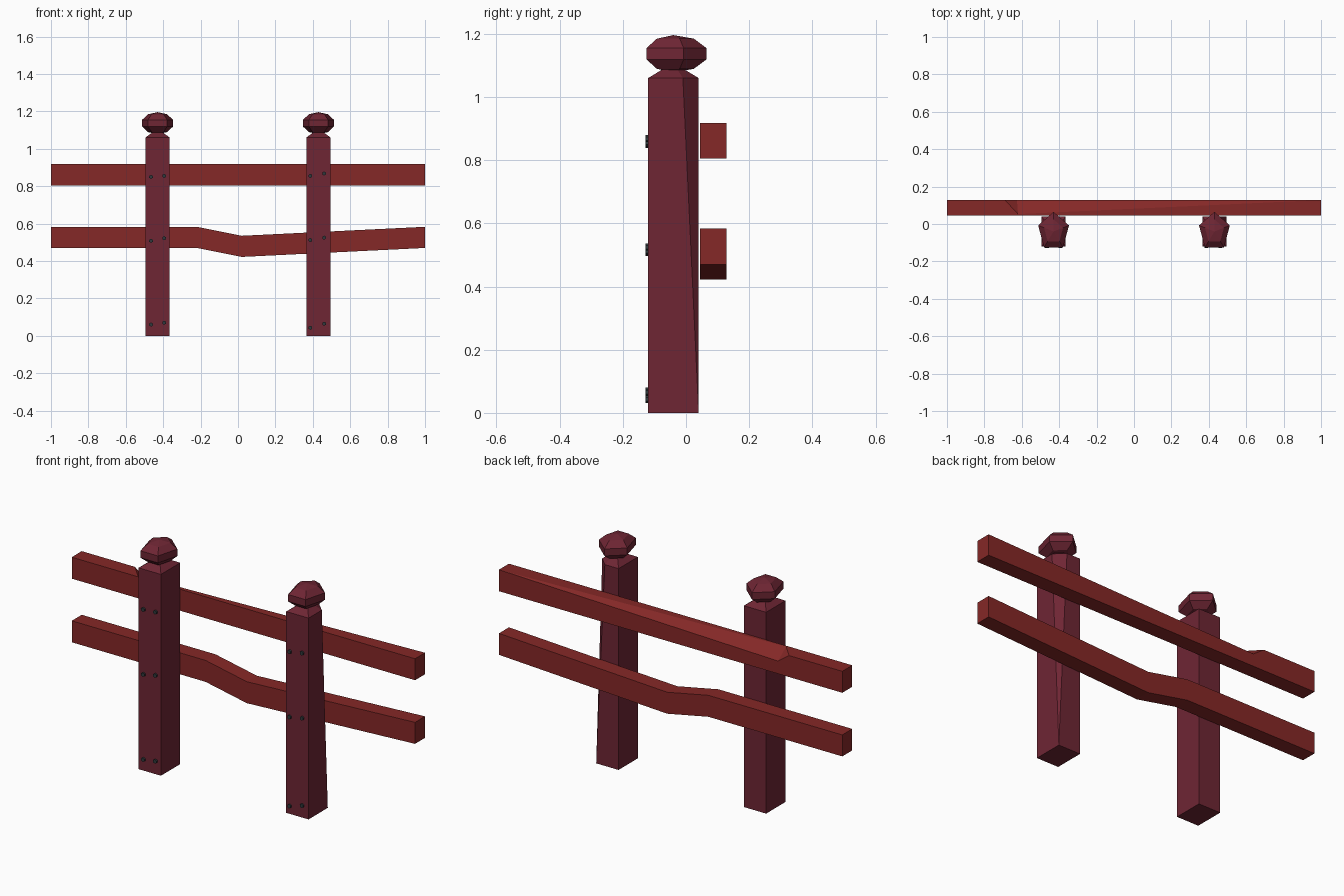
import bpy, bmesh, math
from mathutils import Matrix, Vector

if "Cube" in bpy.data.objects:
    bpy.data.objects.remove(bpy.data.objects["Cube"], do_unlink=True)


def material(name, rgb):
    mat = bpy.data.materials.new(name)
    mat.use_nodes = True
    mat.diffuse_color = (*rgb, 1)
    mat.node_tree.nodes["Principled BSDF"].inputs["Base Color"].default_value = (*rgb, 1)
    return mat


POST_WOOD = material("dark maroon wood", (0.158, 0.019, 0.034))
RAIL_WOOD = material("red brown wood", (0.235, 0.021, 0.02))
IRON = material("dark iron", (0.03, 0.04, 0.045))


def finish(bm, name, mat):
    bmesh.ops.recalc_face_normals(bm, faces=bm.faces)
    mesh = bpy.data.meshes.new(name)
    bm.to_mesh(mesh)
    bm.free()
    mesh.materials.append(mat)
    obj = bpy.data.objects.new(name, mesh)
    bpy.context.collection.objects.link(obj)
    return obj


# Post: tapered top, with an optional slanting cut down the back outer corner
DEPTH_CENTRE = -0.04
HALF_W, HALF_D = 0.065, 0.08


def make_post(name, x, cut):
    w, d = HALF_W, HALF_D
    base = [(-w, -d), (w, -d), (w, d), (-w, d)]
    top = base
    if cut:
        top = [(-w, -d), (w, -d), (w, d - cut), (w - cut, d), (-w, d)]
    bm = bmesh.new()
    for outline, scale, z in ((base, 1, 0), (top, 1, 1.06), (top, 0.42, 1.088)):
        for px, py in outline:
            bm.verts.new((x + px * scale, DEPTH_CENTRE + py * scale, z))
    bmesh.ops.convex_hull(bm, input=bm.verts)
    bmesh.ops.dissolve_limit(bm, angle_limit=0.005, verts=bm.verts, edges=bm.edges)
    finish(bm, name, POST_WOOD)


# Faceted five-sided knob on top of a post
def make_knob(name, x):
    bm = bmesh.new()
    bmesh.ops.create_uvsphere(bm, u_segments=5, v_segments=5, radius=1)
    # Point one corner towards the back
    lead = max((v.co for v in bm.verts), key=lambda c: c.xy.length)
    turn = math.pi / 2 - math.atan2(lead.y, lead.x)
    bm.transform(Matrix.Translation((x, DEPTH_CENTRE, 1.137))
                 @ Matrix.Diagonal((0.091, 0.11, 0.059, 1))
                 @ Matrix.Rotation(turn, 4, 'Z'))
    finish(bm, name, POST_WOOD)


# Bolt heads on the front face of a post
def make_bolts(name, spots):
    bm = bmesh.new()
    for x, z in spots:
        place = Matrix.Translation((x, -0.123, z)) @ Matrix.Rotation(math.pi / 2, 4, 'X')
        bmesh.ops.create_cone(bm, cap_ends=True, segments=6, radius1=0.011,
                              radius2=0.011, depth=0.012, matrix=place)
    finish(bm, name, IRON)


make_post("right_post", -0.43, 0)
make_post("left_post", 0.43, 0.05)
make_knob("right_post_knob", -0.43)
make_knob("left_post_knob", 0.43)
make_bolts("right_post_bolts", [(-0.465, 0.85), (-0.395, 0.855), (-0.465, 0.508),
                                (-0.395, 0.522), (-0.465, 0.06), (-0.395, 0.07)])
make_bolts("left_post_bolts", [(0.387, 0.855), (0.46, 0.868), (0.387, 0.512),
                               (0.46, 0.525), (0.387, 0.043), (0.46, 0.065)])

# Lower rail: a sagging plank, extruded from its front outline
FRONT, BACK, RAIL_H = 0.045, 0.128, 0.113
bend = [(-1, 0.47), (-0.22, 0.47), (0.02, 0.422), (1, 0.47)]
outline = bend + [(x, z + RAIL_H) for x, z in reversed(bend)]
bm = bmesh.new()
face = bm.faces.new([bm.verts.new((x, FRONT, z)) for x, z in outline])
out = bmesh.ops.extrude_face_region(bm, geom=[face], use_keep_orig=True)
moved = [v for v in out["geom"] if isinstance(v, bmesh.types.BMVert)]
bmesh.ops.translate(bm, verts=moved, vec=Vector((0, BACK - FRONT, 0)))
finish(bm, "lower_rail", RAIL_WOOD)

# Upper rail: straight plank with a long splinter missing from the back top edge
LOW, HIGH = 0.805, 0.918
corners = {
    "right_front_low": (-1, FRONT, LOW), "right_front_high": (-1, FRONT, HIGH),
    "right_back_low": (-1, BACK, LOW), "right_back_high": (-1, BACK, HIGH),
    "left_front_low": (1, FRONT, LOW), "left_front_high": (1, FRONT, HIGH),
    "left_back_low": (1, BACK, LOW), "left_back_high": (1, BACK, HIGH),
    "chip_front": (-0.62, 0.053, HIGH), "chip_back": (-0.626, BACK, 0.872),
    "chip_end": (-0.69, BACK, HIGH),
}
sides = [
    "right_front_low left_front_low left_front_high right_front_high",
    "right_front_low right_back_low left_back_low left_front_low",
    "right_front_low right_front_high right_back_high right_back_low",
    "left_front_low left_back_low left_back_high left_front_high",
    "right_front_high left_front_high left_back_high chip_front chip_end right_back_high",
    "right_back_low right_back_high chip_end chip_back left_back_high left_back_low",
    "left_back_high chip_back chip_front",
    "chip_front chip_back chip_end",
]
bm = bmesh.new()
verts = {key: bm.verts.new(co) for key, co in corners.items()}
for side in sides:
    bm.faces.new([verts[key] for key in side.split()])
finish(bm, "upper_rail", RAIL_WOOD)
